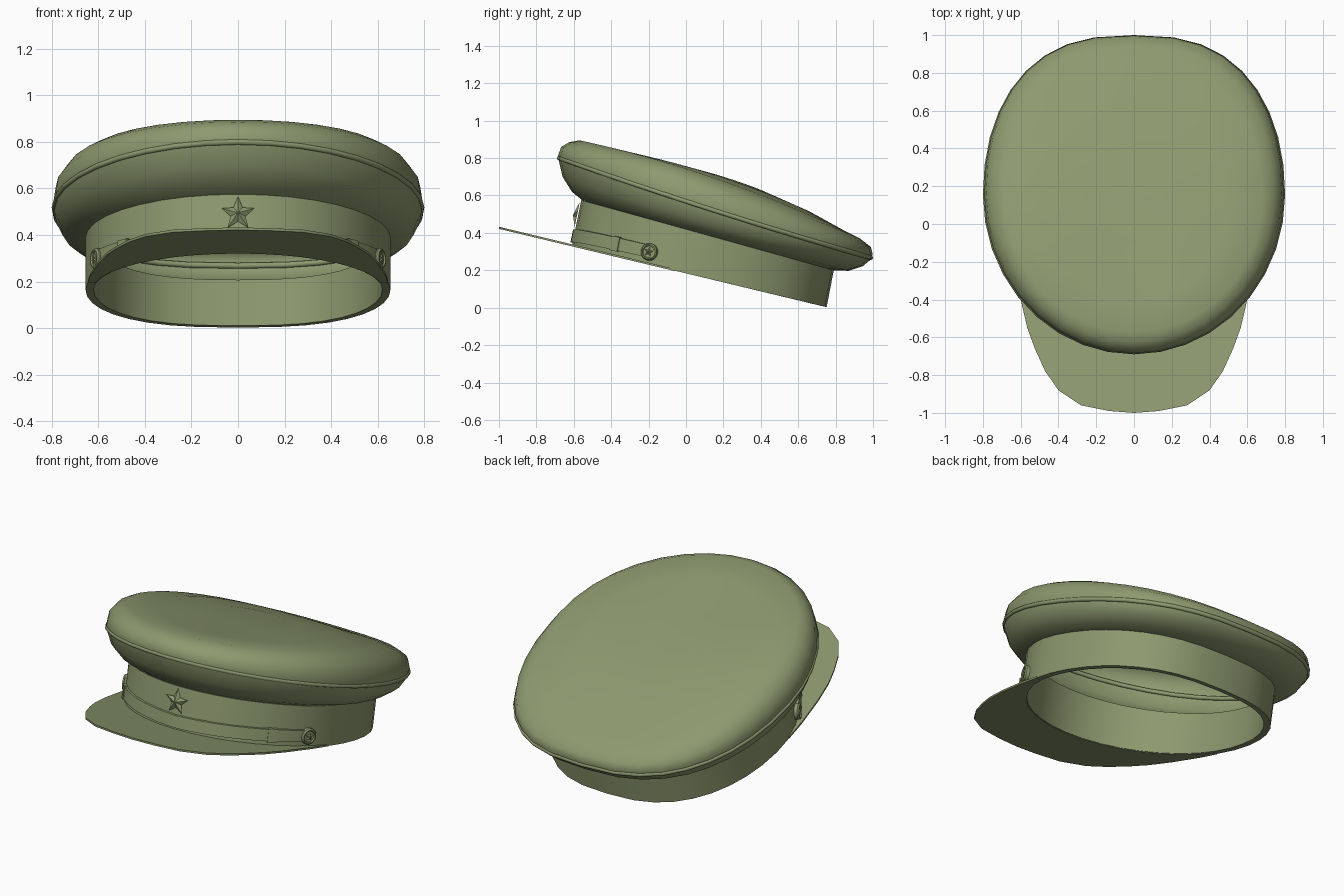
import bpy, bmesh
from math import sin, cos, pi, radians, copysign
from mathutils import Vector, Matrix

if "Cube" in bpy.data.objects:
    bpy.data.objects.remove(bpy.data.objects["Cube"])

N = 36
mat = bpy.data.materials.new("olive_cloth")
mat.diffuse_color = (0.27, 0.32, 0.16, 1)
mat.use_nodes = True
mat.node_tree.nodes["Principled BSDF"].inputs["Base Color"].default_value = mat.diffuse_color


def finish(name, verts, faces, angle=35):
    me = bpy.data.meshes.new(name)
    me.from_pydata([tuple(v) for v in verts], [], faces)
    bm = bmesh.new()
    bm.from_mesh(me)
    bmesh.ops.recalc_face_normals(bm, faces=bm.faces)
    bm.to_mesh(me)
    bm.free()
    ob = bpy.data.objects.new(name, me)
    bpy.context.collection.objects.link(ob)
    me.materials.append(mat)
    bpy.ops.object.select_all(action='DESELECT')
    ob.select_set(True)
    bpy.context.view_layer.objects.active = ob
    bpy.ops.object.shade_smooth_by_angle(angle=radians(angle))
    return ob


def spow(v, p):
    return copysign(abs(v) ** p, v)


def ring_pt(a, w, yf, yb, zf, zb, bow=0.0):
    """Point on a tilted oval, squarer at the back (+y)."""
    px, py = (.76, .95) if sin(a) > 1e-6 else (1, 1)
    x, u = spow(cos(a), px), spow(sin(a), py)
    k = (u + 1) / 2
    return Vector((w * x, yf + (yb - yf) * k, zf + (zb - zf) * k + bow * (1 - u * u)))


def ring(*args):
    return [ring_pt(2 * pi * i / N, *args) for i in range(N)]


def loft(name, rows, closed_row=True, closed_loft=False, caps=(), angle=35):
    """Skin a list of equally long point rows."""
    n, m = len(rows[0]), len(rows)
    verts = [p for r in rows for p in r]
    faces = []
    for j in range(m if closed_loft else m - 1):
        for i in range(n if closed_row else n - 1):
            k, l = (i + 1) % n, (j + 1) % m
            faces.append((j * n + i, j * n + k, l * n + k, l * n + i))
    for j in caps:
        j %= m
        faces.append(tuple(range(j * n, j * n + n)))
    return finish(name, verts, faces, angle)


# Head band: outer wall and inner wall
BOT = (0.655, -0.61, 0.752, 0.33, 0.003)
TOP = (0.655, -0.56, 0.79, 0.575, 0.20)


def grow(s, d):
    return (s[0] + d, s[1] - d, s[2] + d, s[3], s[4])


def band_pt(a, t, off=0.0):
    return ring_pt(a, *grow(BOT, off)).lerp(ring_pt(a, *grow(TOP, off)), t)


def slim(s):
    # thickness inset that stays in the tilted base plane
    return (s[0] - .035, s[1] + .035, s[2] - .035, s[3] - .008, s[4] + .008)


loft("head_band", [ring(*BOT), ring(*TOP), ring(*slim(TOP)), ring(*slim(BOT))],
     closed_loft=True)

# Crown: flared underside, rounded rim, gently domed top
crown_rings = [
    (.650, -.555, .785, .575, .200, 0),
    (.705, -.610, .870, .620, .197, -.01),
    (.760, -.660, .945, .700, .222, -.02),
    (.788, -.680, .985, .785, .255, -.02),
    (.793, -.684, .998, .815, .285, -.01),
    (.783, -.667, .988, .860, .325, .012),
    (.740, -.625, .930, .885, .370, .035),
    (.680, -.570, .850, .895, .410, .045),
    (.500, -.400, .660, .850, .515, .035),
    (.250, -.150, .400, .785, .630, .015),
]
loft("crown", [ring(*r) for r in crown_rings], caps=(-1,), angle=60)

# Piping around the widest part of the crown
pipe = [[ring_pt(2 * pi * i / N, .788 + .012 * cos(b), -.678 - .012 * cos(b),
                 .988 + .012 * cos(b), .80 + .013 * sin(b), .268 + .013 * sin(b), -.015)
         for i in range(N)] for b in (2 * pi * k / 8 for k in range(8))]
loft("piping", pipe, closed_loft=True, angle=60)

# Visor: flat plate in the plane of the band's lower edge
half = [(.645, -.06), (.632, -.2), (.60, -.4), (.565, -.55), (.525, -.66), (.47, -.78),
        (.40, -.88), (.28, -.96), (.13, -.99)]
outline = half + [(0, -1.0)] + [(-x, y) for x, y in reversed(half)]
inner = [ring_pt(radians(-12 - 156 * i / (len(outline) - 1)), *grow(BOT, -.03))
         for i in range(len(outline))]


def plane_z(y, d):
    return .33 - .327 / 1.362 * (y + .61) + d


def plate(pts, d):
    return [Vector((p[0], p[1], plane_z(p[1], d))) for p in pts]


rows = [plate(outline, .009), plate(outline, -.002), plate(inner, -.002), plate(inner, .009)]
sections = [list(s) for s in zip(*rows)]
loft("visor", sections, caps=(0, -1), angle=30)


# Chin strap and its keepers
def strip(name, a0, a1, lo, hi, off, n):
    secs = []
    for i in range(n + 1):
        a = radians(a0 + (a1 - a0) * i / n)
        d = .08 * abs(cos(a))
        secs.append([band_pt(a, t + d, o) for t, o in
                     ((lo, -.01), (lo, off), (hi, off), (hi, -.01))])
    return loft(name, secs, caps=(0, -1))


strip("chin_strap", -24, -156, .08, .36, .012, 26)
for side, a in (("right", -42), ("left", -138)):
    strip("strap_keeper_" + side, a - 2.2, a + 2.2, .06, .38, .017, 2)


def star(name, frame, r, h):
    """Raised five-pointed star facing the frame's local z."""
    pts = []
    for i in range(10):
        a = pi / 2 + i * pi / 5
        q = r if i % 2 == 0 else r * .44
        pts.append(frame @ Vector((q * cos(a), q * sin(a), 0)))
    verts = pts + [frame @ Vector((0, 0, h))]
    faces = [(i, (i + 1) % 10, 10) for i in range(10)] + [tuple(range(10))]
    finish(name, verts, faces, 10)


def band_frame(a, t, off):
    """Frame on the band: x along it, y up, z outward."""
    p = band_pt(a, t, off)
    tx = (band_pt(a + .02, t) - band_pt(a - .02, t)).normalized()
    up = band_pt(a, t + .1) - band_pt(a, t)
    z = tx.cross(up).normalized()
    m = Matrix((tx, z.cross(tx), z)).transposed().to_4x4()
    m.translation = p
    return m


# Front star badge
star("star_badge", band_frame(-pi / 2, .66, .006), .076, .022)

# Side buttons: rimmed discs with small stars
for side, a in (("right", -24), ("left", -156)):
    f = band_frame(radians(a), .28, 0)
    profile = ((.046, -.015), (.046, .016), (.040, .024), (.034, .024), (.031, .017))
    loft("button_" + side,
         [[f @ Vector((r * cos(2 * pi * i / 16), r * sin(2 * pi * i / 16), z))
           for i in range(16)] for r, z in profile], caps=(0, -1))
    star("button_star_" + side, f @ Matrix.Translation((0, 0, .016)), .029, .011)
